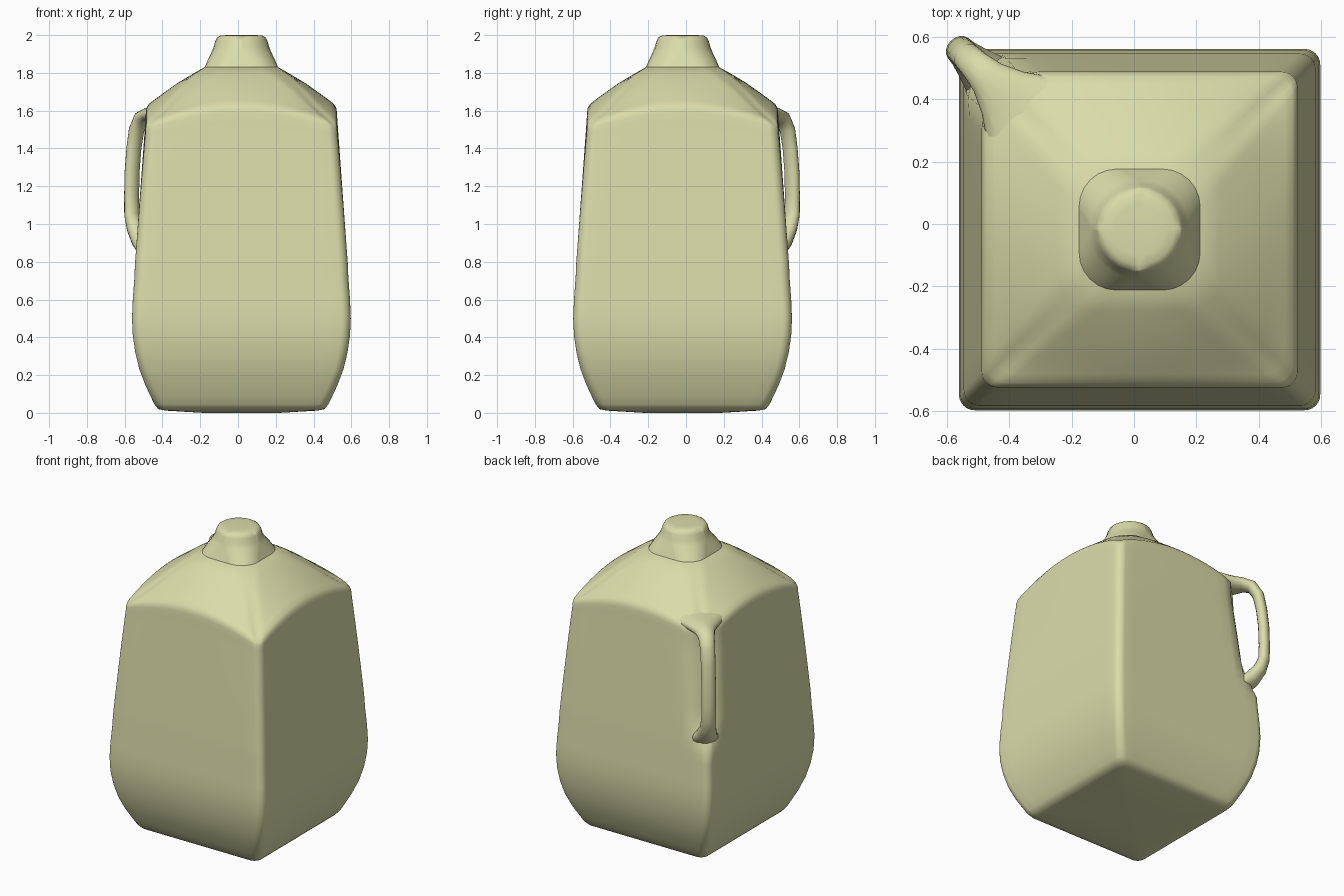
import bpy, bmesh, math
from mathutils import Vector

if "Cube" in bpy.data.objects:
    bpy.data.objects.remove(bpy.data.objects["Cube"])

CX, CY = 0.018, -0.018          # body axis, offset because of the corner handle
DIAG = Vector((-1, 1, 0)).normalized()
SIDE = Vector((1, 1, 0)).normalized()

mat = bpy.data.materials.new("pale_plastic")
mat.diffuse_color = (0.70, 0.72, 0.40, 1)
mat.use_nodes = True
mat.node_tree.nodes["Principled BSDF"].inputs["Base Color"].default_value = mat.diffuse_color


def lerp_table(table, z):
    """Piecewise linear lookup of (z, value) pairs."""
    for (a, va), (b, vb) in zip(table, table[1:]):
        if a <= z <= b:
            return va + (vb - va) * (z - a) / (b - a)
    return table[0][1] if z < table[0][0] else table[-1][1]


def loft(name, rings, angle):
    """Skin closed rings into a capped, smooth-shaded object."""
    bm = bmesh.new()
    loops = [[bm.verts.new(p) for p in ring] for ring in rings]
    n = len(loops[0])
    for a, b in zip(loops, loops[1:]):
        for i in range(n):
            j = (i + 1) % n
            bm.faces.new((a[i], a[j], b[j], b[i]))
    bm.faces.new(loops[0][::-1])
    bm.faces.new(loops[-1])
    bmesh.ops.recalc_face_normals(bm, faces=bm.faces)
    me = bpy.data.meshes.new(name)
    bm.to_mesh(me)
    bm.free()
    ob = bpy.data.objects.new(name, me)
    bpy.context.collection.objects.link(ob)
    me.materials.append(mat)
    bpy.ops.object.select_all(action='DESELECT')
    ob.select_set(True)
    bpy.context.view_layer.objects.active = ob
    bpy.ops.object.shade_smooth_by_angle(angle=math.radians(angle))
    return ob


# Depth of the finger recess in the back left corner, by height
RECESS = [(0.78, 0.79), (0.86, 0.735), (1.0, 0.685), (1.5, 0.625), (1.65, 0.62)]


def body_ring(h, r, z, drop):
    """Rounded square ring with lowered corners and the recess cut in."""
    pts = []
    for q in range(4):
        rot = q * math.pi / 2
        local = [(h - r + r * math.cos(a), h - r + r * math.sin(a))
                 for a in (math.pi / 2 * k / 6 for k in range(7))]
        local += [((h - r) * (1 - 2 * k / 14), h) for k in range(1, 14)]
        for x, y in local:
            p = Vector((x * math.cos(rot) - y * math.sin(rot),
                        x * math.sin(rot) + y * math.cos(rot), z))
            m = min(abs(p.x), abs(p.y)) / h
            p.z -= drop * m * m
            if z > 0.78:
                over = p.dot(DIAG) - lerp_table(RECESS, z)
                if over > 0:
                    p -= DIAG * over
            pts.append(p + Vector((CX, CY, 0)))
    return pts


# Body: half width, corner radius, height, corner drop
profile = [
    (0.20, 0.03, 0.0, 0), (0.40, 0.04, 0.012, 0), (0.44, 0.05, 0.02, 0),
    (0.46, 0.05, 0.045, 0), (0.482, 0.05, 0.09, 0), (0.51, 0.05, 0.15, 0),
    (0.54, 0.05, 0.23, 0), (0.562, 0.05, 0.32, 0), (0.575, 0.05, 0.41, 0),
    (0.579, 0.05, 0.50, 0), (0.575, 0.05, 0.60, 0), (0.566, 0.05, 0.72, 0)]
profile += [(0.564 - 0.056 * k / 12, 0.05, 0.78 + 0.77 * k / 12, 0.08 * (k / 12) ** 2)
            for k in range(13)]
profile += [
    (0.506, 0.05, 1.59, 0.09), (0.502, 0.05, 1.615, 0.10), (0.49, 0.06, 1.635, 0.10),
    (0.465, 0.07, 1.655, 0.10), (0.41, 0.08, 1.695, 0.085), (0.34, 0.09, 1.745, 0.055),
    (0.26, 0.11, 1.793, 0.02), (0.195, 0.12, 1.83, 0)]
loft("jug_body", [body_ring(*p) for p in profile], 50)

# Neck and rounded cap
neck = [(0.195, 0.12, 1.828, 0), (0.178, 0.13, 1.868, 0), (0.158, 0.145, 1.91, 0),
        (0.148, 0.148, 1.935, 0), (0.138, 0.138, 1.97, 0), (0.128, 0.128, 1.988, 0),
        (0.112, 0.112, 1.997, 0), (0.08, 0.08, 2.0, 0)]
loft("neck_cap", [body_ring(*p) for p in neck], 50)

# Corner handle: diagonal distance, height, half width, half thickness
path = [(0.44, 1.595, 0.20, 0.045), (0.54, 1.585, 0.15, 0.047), (0.62, 1.58, 0.095, 0.045),
        (0.69, 1.578, 0.062, 0.04), (0.745, 1.562, 0.05, 0.038), (0.785, 1.50, 0.046, 0.036),
        (0.805, 1.40, 0.045, 0.034), (0.818, 1.28, 0.045, 0.034), (0.822, 1.15, 0.045, 0.034),
        (0.82, 1.05, 0.046, 0.035), (0.795, 0.98, 0.05, 0.042), (0.745, 0.915, 0.065, 0.05),
        (0.69, 0.87, 0.085, 0.05), (0.62, 0.82, 0.09, 0.045)]
rings = []
for i, (d, z, w, t) in enumerate(path):
    a, b = path[max(i - 1, 0)], path[min(i + 1, len(path) - 1)]
    tangent = (DIAG * (b[0] - a[0]) + Vector((0, 0, b[1] - a[1]))).normalized()
    normal = SIDE.cross(tangent)
    c = Vector((CX, CY, z)) + DIAG * d
    rings.append([c + SIDE * w * math.cos(u) + normal * t * math.sin(u)
                  for u in (2 * math.pi * k / 16 for k in range(16))])
loft("handle", rings, 60)
